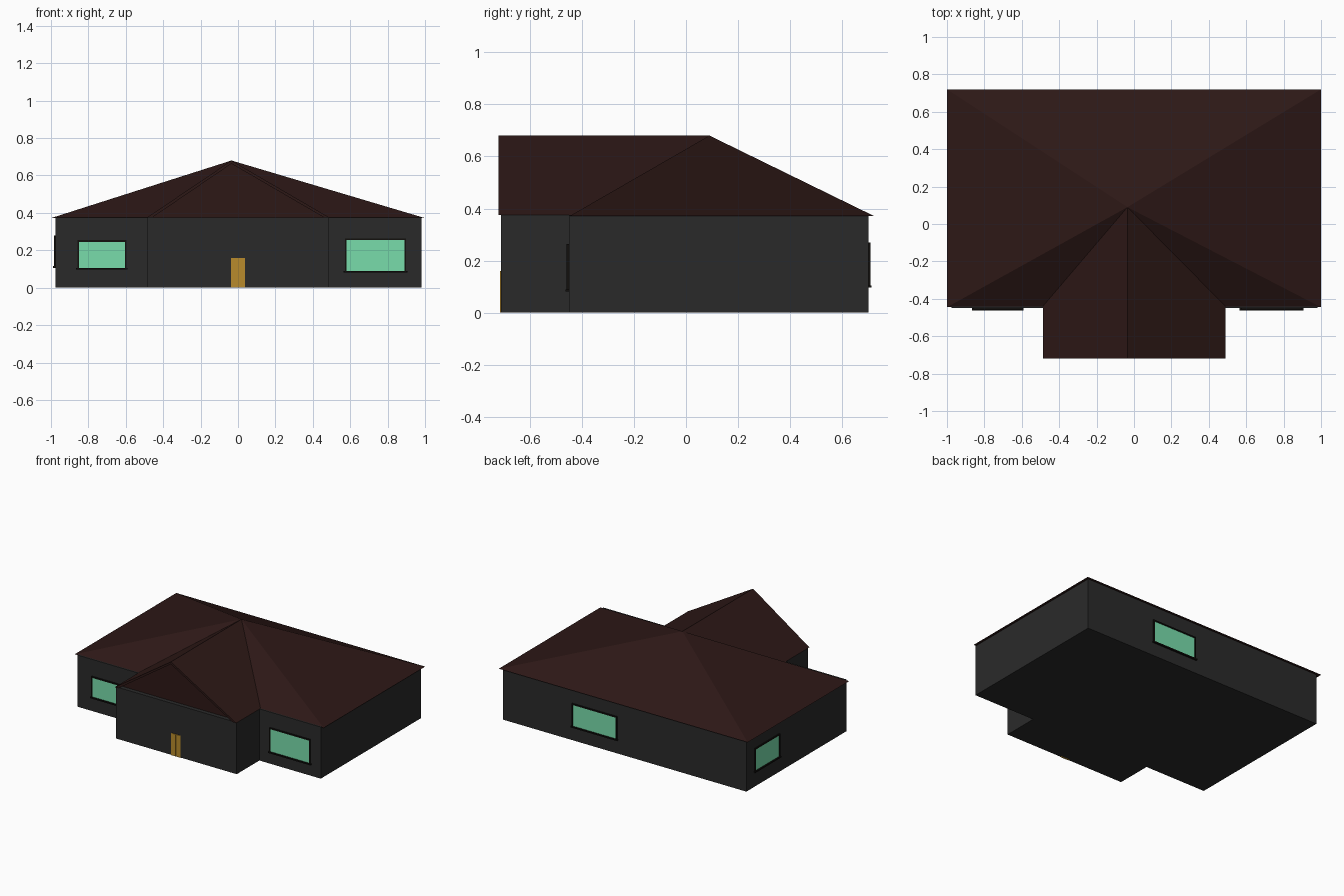
import bpy, bmesh
from mathutils import Vector

if "Cube" in bpy.data.objects:
    bpy.data.objects.remove(bpy.data.objects["Cube"])


def material(name, rgb):
    m = bpy.data.materials.new(name)
    m.diffuse_color = (*rgb, 1)
    m.use_nodes = True
    m.node_tree.nodes["Principled BSDF"].inputs["Base Color"].default_value = m.diffuse_color
    return m


WALL = material("charcoal", (0.023, 0.023, 0.023))
ROOF = material("dark_brown", (0.026, 0.009, 0.008))
GLASS = material("green_glass", (0.19, 0.72, 0.41))
TRIM = material("black_trim", (0.006, 0.005, 0.004))
DOOR = material("ochre", (0.48, 0.26, 0.025))


def finish(bm, name, mat):
    bmesh.ops.recalc_face_normals(bm, faces=bm.faces)
    me = bpy.data.meshes.new(name)
    bm.to_mesh(me)
    bm.free()
    me.materials.append(mat)
    ob = bpy.data.objects.new(name, me)
    bpy.context.collection.objects.link(ob)
    return ob


def prism(name, points, offset, mat):
    """Extrude a closed flat outline along an offset vector."""
    bm = bmesh.new()
    face = bm.faces.new([bm.verts.new(p) for p in points])
    ext = bmesh.ops.extrude_face_region(bm, geom=[face])
    verts = [g for g in ext["geom"] if isinstance(g, bmesh.types.BMVert)]
    bmesh.ops.translate(bm, vec=Vector(offset), verts=verts)
    return finish(bm, name, mat)


def box(name, lo, hi, mat):
    (x0, y0, z0), (x1, y1, z1) = lo, hi
    base = [(x0, y0, z0), (x1, y0, z0), (x1, y1, z0), (x0, y1, z0)]
    return prism(name, base, (0, 0, z1 - z0), mat)


EAVE = 0.375
APEX = (-0.035, 0.09, 0.68)

# walls: T-shaped plan with the front wing
plan = [(-0.975, -0.45), (-0.485, -0.45), (-0.485, -0.71), (0.487, -0.71),
        (0.487, -0.45), (0.98, -0.45), (0.98, 0.70), (-0.975, 0.70)]
prism("walls", [(x, y, 0) for x, y in plan], (0, 0, EAVE), WALL)

# main hipped roof meeting at a single point
bm = bmesh.new()
corners = [bm.verts.new((x, y, EAVE - 0.003)) for x, y in
           ((-1, -0.445), (1, -0.445), (1, 0.72), (-1, 0.72))]
top = bm.verts.new(APEX)
bm.faces.new(corners[::-1])
for i in range(4):
    bm.faces.new((corners[i], corners[(i + 1) % 4], top))
finish(bm, "hipped_roof", ROOF)

# front wing roof slopes, with a set-back gable panel
chevron = [(-0.487, EAVE), (APEX[0], APEX[2]), (0.489, EAVE),
           (0.460, EAVE), (APEX[0], 0.663), (-0.458, EAVE)]
prism("wing_roof", [(x, -0.72, z) for x, z in chevron], (0, 0.81, 0), ROOF)
prism("gable_panel", [(x, -0.68, z) for x, z in chevron[3:]], (0, 0.04, 0), ROOF)


def window(name, origin, across, out, width, z0, z1):
    """Pane, four frame bars and a wider sill on a wall."""
    o, a, n = Vector(origin), Vector(across), Vector(out)

    def slab(part, u0, u1, b, t, depth, mat):
        pts = [o + a * u + Vector((0, 0, z)) for u, z in
               ((u0, b), (u1, b), (u1, t), (u0, t))]
        prism(name + part, [p - n * 0.005 for p in pts], n * (depth + 0.005), mat)

    f = 0.009
    slab("_pane", 0, width, z0, z1, 0.003, GLASS)
    slab("_frame_left", -f, 0, z0 - f, z1 + f, 0.008, TRIM)
    slab("_frame_right", width, width + f, z0 - f, z1 + f, 0.008, TRIM)
    slab("_frame_top", 0, width, z1, z1 + f, 0.008, TRIM)
    slab("_sill", -0.015, width + 0.015, z0 - f, z0, 0.013, TRIM)


window("front_left_window", (-0.85, -0.45, 0), (1, 0, 0), (0, -1, 0), 0.245, 0.105, 0.245)
window("front_right_window", (0.58, -0.45, 0), (1, 0, 0), (0, -1, 0), 0.31, 0.09, 0.255)
window("back_window", (0.07, 0.70, 0), (1, 0, 0), (0, 1, 0), 0.345, 0.105, 0.26)
window("left_window", (-0.975, 0.33, 0), (0, 1, 0), (-1, 0, 0), 0.27, 0.115, 0.27)

# double front door
for side, x0 in (("left", -0.037), ("right", 0.001)):
    box(f"door_{side}", (x0, -0.714, 0), (x0 + 0.036, -0.70, 0.16), DOOR)
